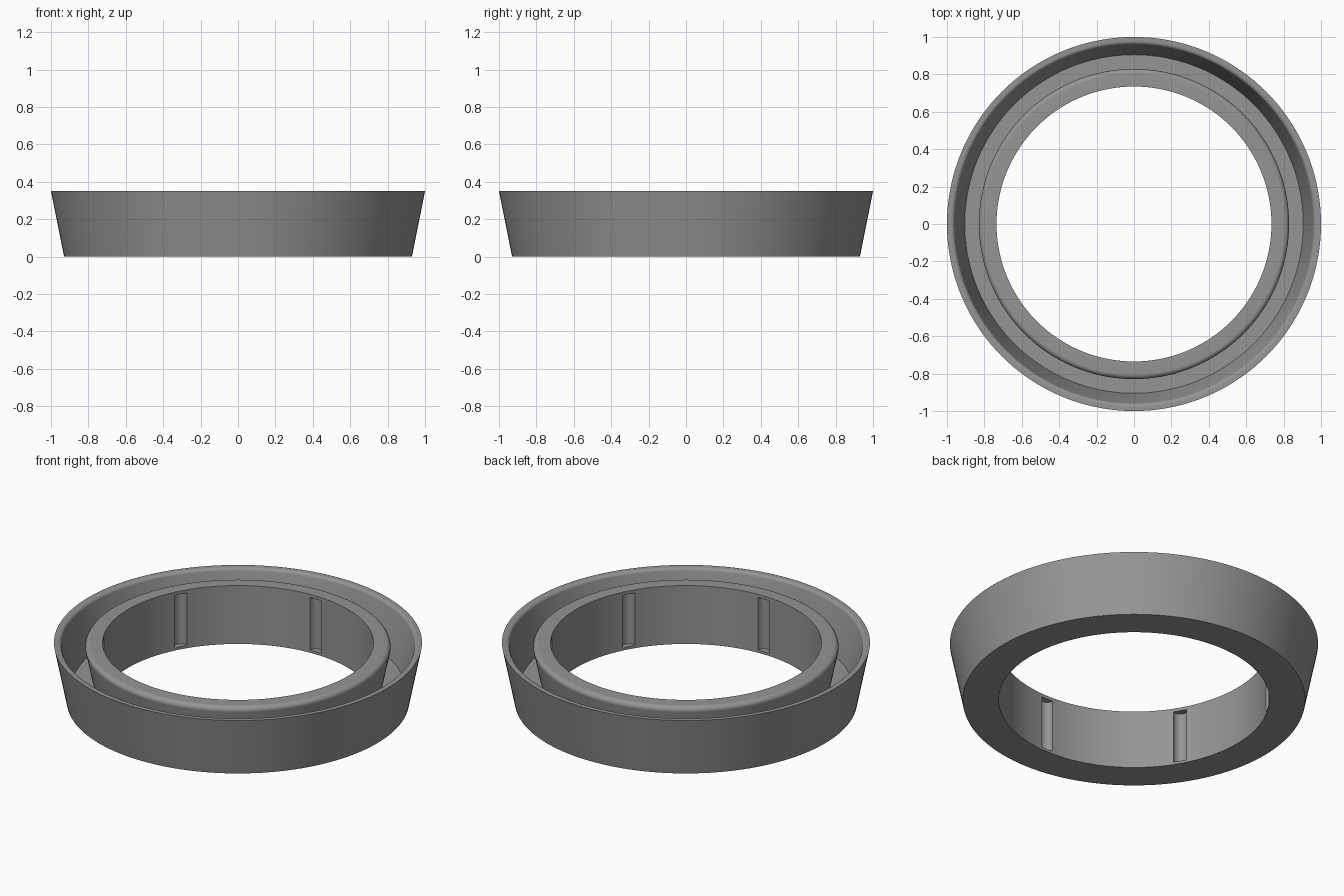
import bpy, bmesh, math
from mathutils import Matrix, Vector

if "Cube" in bpy.data.objects:
    bpy.data.objects.remove(bpy.data.objects["Cube"])

SEGMENTS = 144

grey = bpy.data.materials.new("mid_grey")
grey.diffuse_color = (0.30, 0.30, 0.30, 1)
grey.use_nodes = True
grey.node_tree.nodes["Principled BSDF"].inputs["Base Color"].default_value = grey.diffuse_color


def fillet(before, corner, after, radius, steps=7):
    """Points of an arc that rounds a profile corner."""
    p = Vector(corner)
    a = (Vector(before) - p).normalized()
    b = (Vector(after) - p).normalized()
    half = math.acos(a.dot(b)) / 2
    reach = radius / math.tan(half)
    centre = p + (a + b).normalized() * radius / math.sin(half)
    start = p + a * reach - centre
    end = p + b * reach - centre
    return [tuple(centre + start.lerp(end, i / steps).normalized() * radius)
            for i in range(steps + 1)]


def make_object(name, bm):
    bmesh.ops.recalc_face_normals(bm, faces=bm.faces)
    mesh = bpy.data.meshes.new(name)
    bm.to_mesh(mesh)
    bm.free()
    mesh.materials.append(grey)
    obj = bpy.data.objects.new(name, mesh)
    bpy.context.collection.objects.link(obj)
    return obj


# Ring cross-section (radius, height): tapered outer wall, channel, inner wall
bore_bottom, bore_top = (0.735, 0), (0.735, 0.35)
outer_bottom, outer_top = (0.93, 0), (1.0, 0.35)
lip, channel_out = (0.962, 0.35), (0.905, 0.08)
channel_in, inner_lip = (0.778, 0.08), (0.835, 0.35)
profile = [bore_bottom, outer_bottom, outer_top]
profile += fillet(outer_top, lip, channel_out, 0.02)
profile += [channel_out, channel_in]
profile += fillet(channel_in, inner_lip, bore_top, 0.025)
profile += [bore_top]

# Channelled ring, revolved around z
bm = bmesh.new()
loops = []
for i in range(SEGMENTS):
    a = 2 * math.pi * i / SEGMENTS
    loops.append([bm.verts.new((r * math.cos(a), r * math.sin(a), z)) for r, z in profile])
n = len(profile)
for i in range(SEGMENTS):
    p, q = loops[i], loops[(i + 1) % SEGMENTS]
    for j in range(n):
        k = (j + 1) % n
        bm.faces.new((p[j], q[j], q[k], p[k]))
ring = make_object("channelled_ring", bm)

# Six round pockets in the bore
bm = bmesh.new()
for i in range(6):
    a = math.radians(30 + 60 * i)
    place = Matrix.Translation((0.735 * math.cos(a), 0.735 * math.sin(a), 0.173))
    bmesh.ops.create_cone(bm, cap_ends=True, segments=32, radius1=0.038,
                          radius2=0.038, depth=0.315, matrix=place)
cutter = make_object("pocket_cutter", bm)
cutter.hide_render = True

cut = ring.modifiers.new("pockets", "BOOLEAN")
cut.operation = "DIFFERENCE"
cut.object = cutter
for solver in ("EXACT", "MANIFOLD"):
    cut.solver = solver
    bpy.context.view_layer.update()
    graph = bpy.context.evaluated_depsgraph_get()
    result = bpy.data.meshes.new_from_object(ring.evaluated_get(graph))
    if len(result.polygons) > SEGMENTS * n:
        ring.data = result
        break
ring.modifiers.clear()
bpy.data.objects.remove(cutter)

# Smooth walls with crisp edges
bpy.context.view_layer.objects.active = ring
ring.select_set(True)
bpy.ops.object.shade_smooth_by_angle(angle=math.radians(30))
